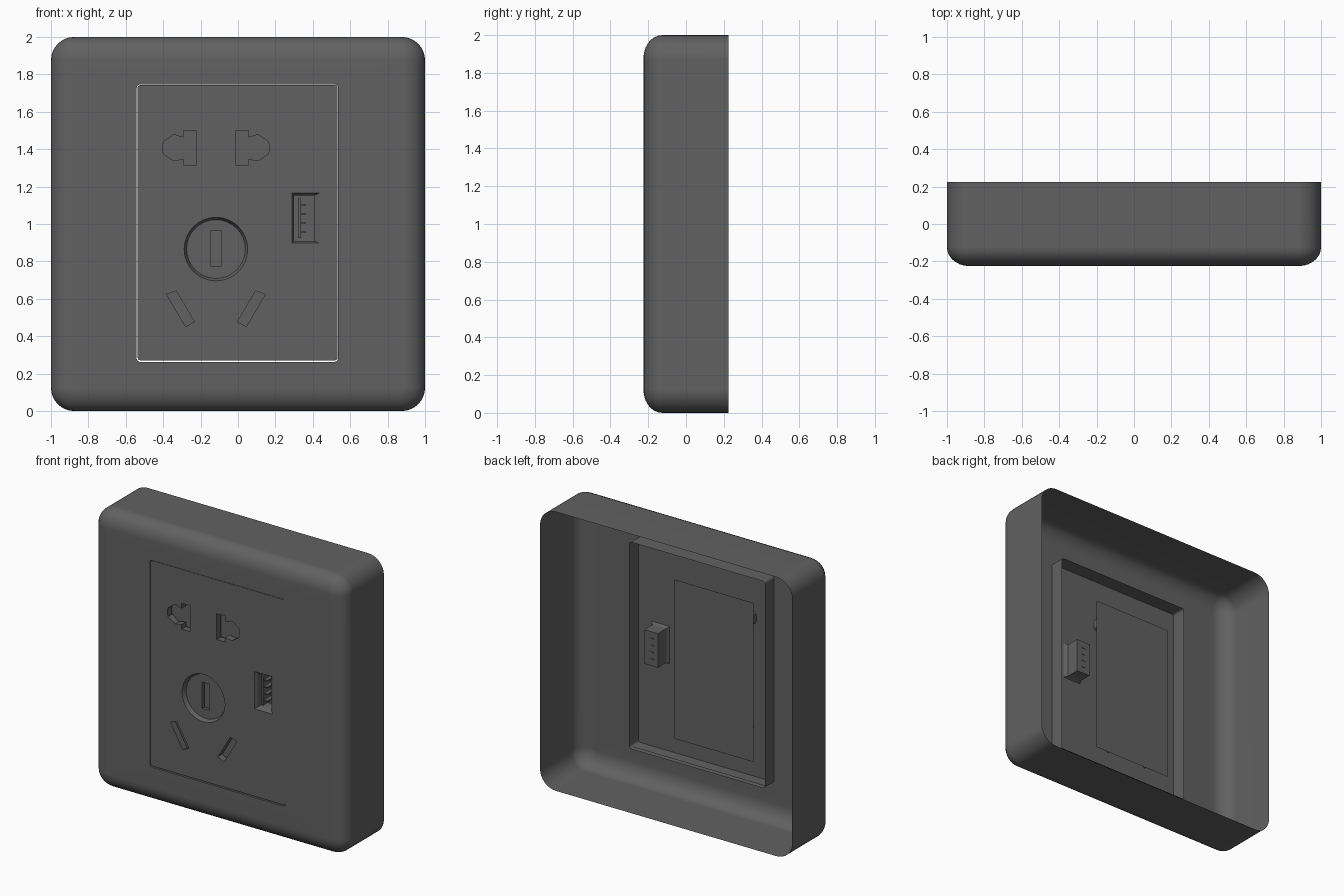
import bpy, bmesh, math

if "Cube" in bpy.data.objects:
    bpy.data.objects.remove(bpy.data.objects["Cube"])

FRONT = -0.225
CX = -0.118          # vertical axis of the socket holes

dark = bpy.data.materials.new("dark_plastic")
dark.diffuse_color = (0.12, 0.12, 0.12, 1)
dark.use_nodes = True
dark.node_tree.nodes["Principled BSDF"].inputs["Base Color"].default_value = dark.diffuse_color


def rounded(x0, x1, z0, z1, r, n):
    """Rounded rectangle outline, counter-clockwise seen from the front."""
    pts = []
    for i, (cx, cz) in enumerate([(x1 - r, z1 - r), (x0 + r, z1 - r), (x0 + r, z0 + r), (x1 - r, z0 + r)]):
        for k in range(n + 1):
            a = math.pi / 2 * (i + k / n)
            pts.append((cx + r * math.cos(a), cz + r * math.sin(a)))
    return pts


def rect(x0, x1, z0, z1):
    return [(x1, z1), (x0, z1), (x0, z0), (x1, z0)]


def circle(r, n=32):
    return [(CX + r * math.cos(2 * math.pi * k / n), 0.866 + r * math.sin(2 * math.pi * k / n)) for k in range(n)]


def mirrored(pts):
    """The outline on the right of the socket axis and its mirror on the left."""
    return [(CX + u, z) for u, z in pts], [(CX - u, z) for u, z in reversed(pts)]


def ring(bm, pts, y):
    return [bm.verts.new((x, y, z)) for x, z in pts]


def loft(bm, *rings):
    for a, b in zip(rings, rings[1:]):
        for i in range(len(a)):
            j = (i + 1) % len(a)
            bm.faces.new((a[i], a[j], b[j], b[i]))


def fill(bm, *rings):
    edges = []
    for r in rings:
        for i in range(len(r)):
            pair = (r[i], r[(i + 1) % len(r)])
            edges.append(bm.edges.get(pair) or bm.edges.new(pair))
    bmesh.ops.triangle_fill(bm, use_beauty=True, use_dissolve=False, edges=edges, normal=(0, -1, 0))


def finish(bm, name):
    # consistent normals with the front face looking towards -y
    bmesh.ops.recalc_face_normals(bm, faces=bm.faces)
    if sum(f.normal.y * f.calc_area() for f in bm.faces) > 1e-4:
        bmesh.ops.reverse_faces(bm, faces=bm.faces)
    me = bpy.data.meshes.new(name)
    bm.to_mesh(me)
    bm.free()
    me.materials.append(dark)
    ob = bpy.data.objects.new(name, me)
    bpy.context.collection.objects.link(ob)
    bpy.ops.object.select_all(action='DESELECT')
    ob.select_set(True)
    bpy.context.view_layer.objects.active = ob
    bpy.ops.object.shade_smooth_by_angle(angle=math.radians(30))
    return ob


def box(name, x0, x1, y0, y1, z0, z1):
    bm = bmesh.new()
    bmesh.ops.create_cube(bm, size=1)
    for v in bm.verts:
        v.co = ((x0 + x1) / 2 + v.co.x * (x1 - x0), (y0 + y1) / 2 + v.co.y * (y1 - y0),
                (z0 + z1) / 2 + v.co.z * (z1 - z0))
    return finish(bm, name)


# Outer frame: open-backed shell with rounded front edge and a lip around the opening
bm = bmesh.new()
N = 8
profile = [(0, 0.225)]
for k in range(8):
    a = math.pi / 2 * k / 7
    profile.append((0.12 * (1 - math.cos(a)), FRONT + 0.1 * (1 - math.sin(a))))
rings = [ring(bm, rounded(-1 + d, 1 - d, d, 2 - d, 0.125 - d, N), y) for d, y in profile]
opening = rounded(-0.542, 0.535, 0.263, 1.746, 0.02, N)
rings += [ring(bm, opening, FRONT), ring(bm, opening, -0.12)]
loft(bm, *rings)
frame = finish(bm, "outer_frame")
flat = frame.modifiers.new("flat_front", 'WEIGHTED_NORMAL')
flat.keep_sharp = True

# Centre panel with socket holes, each with short sleeve walls
bm = bmesh.new()
edge = rounded(-0.537, 0.533, 0.271, 1.743, 0.015, 3)
face_edge = ring(bm, edge, FRONT + 0.002)
loft(bm, ring(bm, edge, -0.14), face_edge)
two_pin = [(0.105, 1.315), (0.173, 1.315), (0.173, 1.348), (0.226, 1.338), (0.281, 1.375),
           (0.286, 1.41), (0.281, 1.440), (0.226, 1.478), (0.173, 1.462), (0.173, 1.5), (0.105, 1.5)]
slanted = [(0.115, 0.477), (0.163, 0.452), (0.264, 0.625), (0.212, 0.642)]
holes = []
for shape in (*mirrored(two_pin), *mirrored(slanted)):
    h = ring(bm, shape, FRONT + 0.002)
    loft(bm, h, ring(bm, shape, -0.175))
    holes.append(h)
# Round recess with a slotted floor
rim = ring(bm, circle(0.17), FRONT + 0.002)
floor = ring(bm, circle(0.157), -0.195)
loft(bm, rim, floor)
slot = rect(-0.147, -0.088, 0.775, 0.963)
slot_top = ring(bm, slot, -0.195)
loft(bm, slot_top, ring(bm, slot, -0.17))
fill(bm, floor, slot_top)
# USB port: chamfered mouth leading into a closed pocket
mouth = ring(bm, rect(0.288, 0.435, 0.898, 1.165), FRONT + 0.002)
throat = ring(bm, rect(0.300, 0.408, 0.908, 1.153), -0.205)
pocket = ring(bm, rect(0.300, 0.408, 0.908, 1.153), -0.11)
loft(bm, mouth, throat, pocket)
fill(bm, pocket)
fill(bm, face_edge, rim, mouth, *holes)
finish(bm, "socket_panel")

# USB tongue and contacts, which poke slightly through the pocket back
box("usb_tongue", 0.322, 0.336, -0.195, -0.11, 0.925, 1.137)
for i in range(4):
    z = 0.957 + i * 0.049
    box(f"usb_contact_{i + 1}", 0.336, 0.364, -0.185, -0.107, z - 0.004, z + 0.004)

# Thin backing plate behind the pin holes
bm = bmesh.new()
fill(bm, ring(bm, rect(-0.425, 0.2, 0.41, 1.55), -0.155))
finish(bm, "backing_plate")
